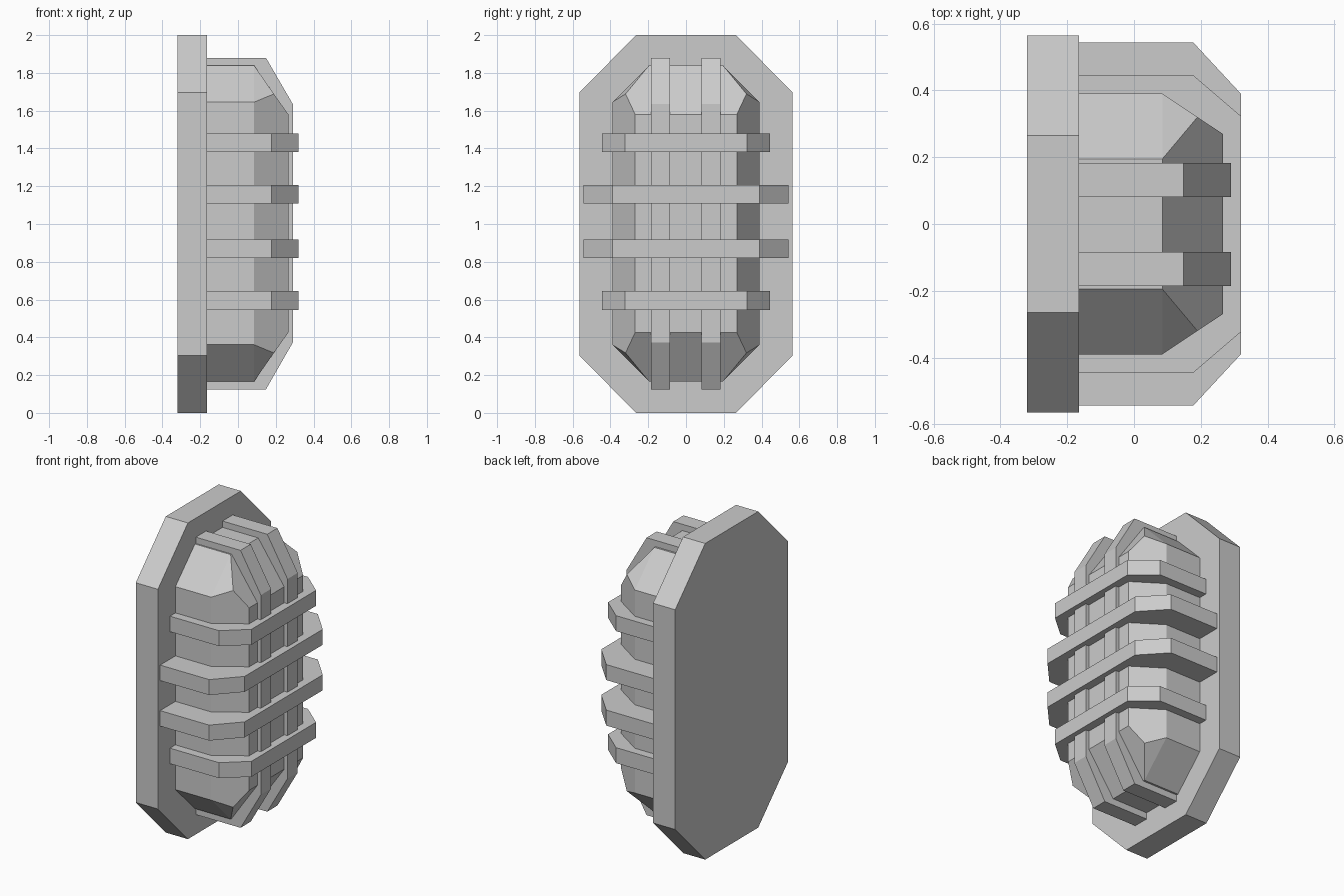
import bpy, bmesh

if "Cube" in bpy.data.objects:
    bpy.data.objects.remove(bpy.data.objects["Cube"])

grey = bpy.data.materials.new("light grey")
grey.diffuse_color = (0.6, 0.6, 0.6, 1)
grey.use_nodes = True
grey.node_tree.nodes["Principled BSDF"].inputs["Base Color"].default_value = grey.diffuse_color


def finish(name, bm):
    bmesh.ops.recalc_face_normals(bm, faces=bm.faces)
    mesh = bpy.data.meshes.new(name)
    bm.to_mesh(mesh)
    bm.free()
    mesh.materials.append(grey)
    obj = bpy.data.objects.new(name, mesh)
    bpy.context.collection.objects.link(obj)
    return obj


def prism(name, profile, axis, lo, hi):
    """Extrude a 2D profile along an axis (0 = x, 1 = y, 2 = z)."""
    bm = bmesh.new()
    verts = []
    for p in profile:
        co = list(p)
        co.insert(axis, lo)
        verts.append(bm.verts.new(co))
    face = bm.faces.new(verts)
    ext = bmesh.ops.extrude_face_region(bm, geom=[face])
    shift = [0, 0, 0]
    shift[axis] = hi - lo
    moved = [v for v in ext["geom"] if isinstance(v, bmesh.types.BMVert)]
    bmesh.ops.translate(bm, vec=shift, verts=moved)
    return finish(name, bm)


BACK, MOUNT = -0.32, -0.165

# Octagonal wall plate
prism("wall_plate", [(-0.265, 0), (0.265, 0), (0.565, 0.305), (0.565, 1.695),
                     (0.265, 2), (-0.265, 2), (-0.565, 1.695), (-0.565, 0.305)],
      0, BACK, MOUNT)

# Faceted lamp cover: hull of mirrored corner points (x, y, height from middle)
corner = [(MOUNT, 0.39, 0.642), (MOUNT, 0.195, 0.837),
          (0.085, 0.39, 0.642), (0.085, 0.195, 0.837),
          (0.19, 0.32, 0.6855), (0.267, 0.269, 0.577)]
bm = bmesh.new()
for x, y, h in corner:
    for sy in (-1, 1):
        for sz in (-1, 1):
            bm.verts.new((x, sy * y, 1.003 + sz * h))
bmesh.ops.convex_hull(bm, input=bm.verts)
bmesh.ops.dissolve_limit(bm, angle_limit=0.03, verts=bm.verts, edges=bm.edges)
finish("lamp_cover", bm)

# Two upright guard bars
upright = [(MOUNT, 0.125), (0.148, 0.125), (0.29, 0.372),
           (0.29, 1.635), (0.148, 1.88), (MOUNT, 1.88)]
for side, y in (("front", -0.135), ("back", 0.132)):
    prism("upright_bar_" + side, upright, 1, y - 0.051, y + 0.051)

# Four cross guard bars, the middle pair wider
for i, (z, wide, flat) in enumerate([(0.595, 0.445, 0.323), (0.87, 0.543, 0.39),
                                     (1.158, 0.543, 0.39), (1.43, 0.445, 0.323)]):
    prism("cross_bar_%d" % (i + 1),
          [(MOUNT, -wide), (0.178, -wide), (0.32, -flat),
           (0.32, flat), (0.178, wide), (MOUNT, wide)], 2, z - 0.049, z + 0.049)
